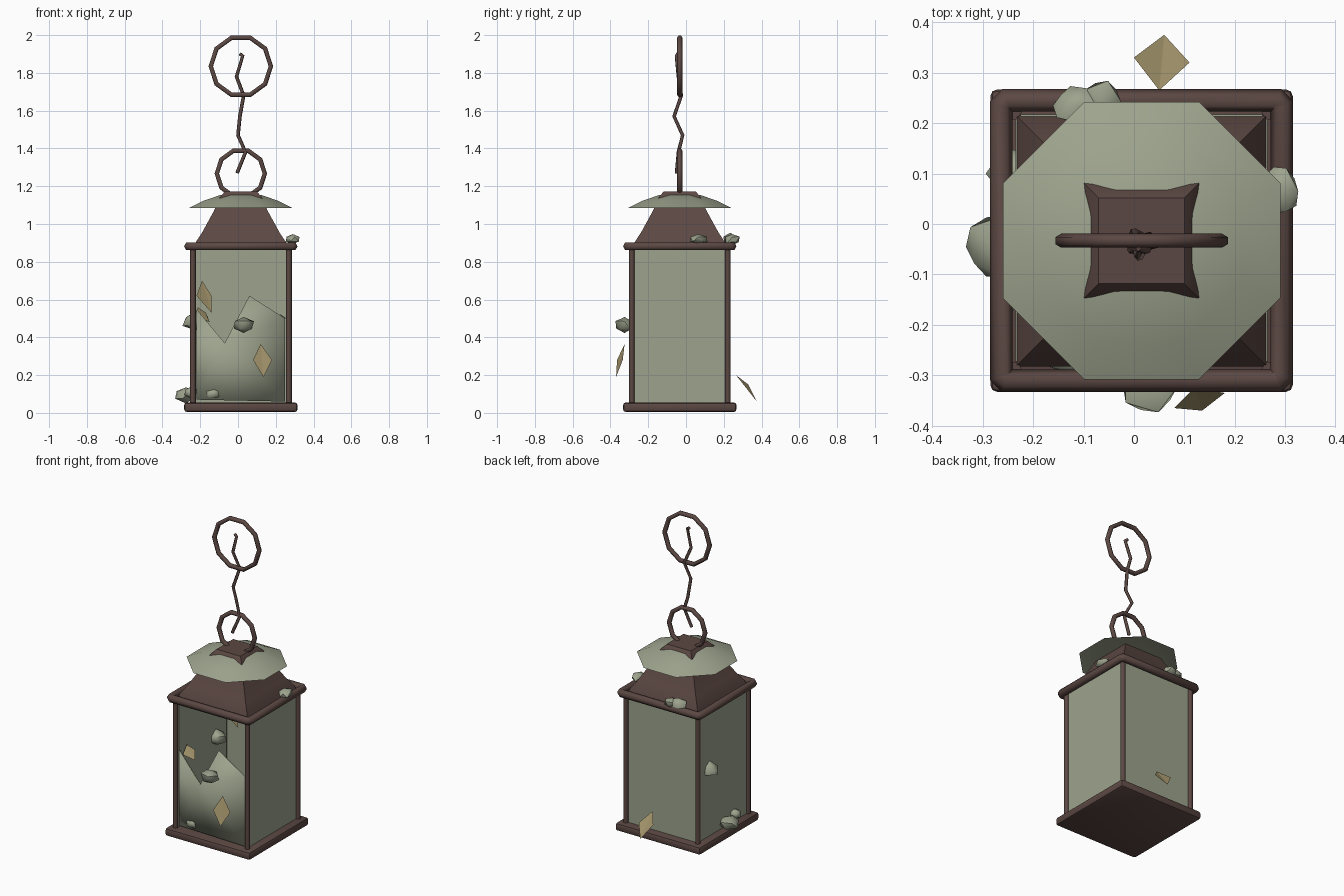
import bpy, bmesh, math, random
from mathutils import Vector

random.seed(4)
cube = bpy.data.objects.get("Cube")
if cube:
    bpy.data.objects.remove(cube)
CX, CY = 0.015, -0.033          # lantern axis


def material(name, colour):
    m = bpy.data.materials.new(name)
    m.use_nodes = True
    m.diffuse_color = (*colour, 1)
    bsdf = m.node_tree.nodes["Principled BSDF"]
    bsdf.inputs["Base Color"].default_value = (*colour, 1)
    bsdf.inputs["Roughness"].default_value = 0.9
    return m


IRON = material("rusty brown", (0.105, 0.064, 0.056))
MOSS = material("grey green", (0.34, 0.37, 0.27))
LEAF = material("dry leaf tan", (0.37, 0.30, 0.15))


def finish(name, bm, mat, angle=None):
    bmesh.ops.recalc_face_normals(bm, faces=bm.faces)
    mesh = bpy.data.meshes.new(name)
    bm.to_mesh(mesh)
    bm.free()
    ob = bpy.data.objects.new(name, mesh)
    bpy.context.collection.objects.link(ob)
    mesh.materials.append(mat)
    if angle:
        bpy.ops.object.select_all(action='DESELECT')
        ob.select_set(True)
        bpy.context.view_layer.objects.active = ob
        bpy.ops.object.shade_smooth_by_angle(angle=math.radians(angle))
    return ob


def tube(name, points, radius, closed=False):
    """Iron bar swept along a polyline."""
    cu = bpy.data.curves.new(name, 'CURVE')
    cu.dimensions = '3D'
    cu.bevel_depth = radius
    cu.bevel_resolution = 1
    cu.use_fill_caps = True
    sp = cu.splines.new('POLY')
    sp.points.add(len(points) - 1)
    for p, co in zip(sp.points, points):
        p.co = (*co, 1)
    sp.use_cyclic_u = closed
    sp.use_smooth = True
    cu.materials.append(IRON)
    ob = bpy.data.objects.new(name, cu)
    bpy.context.collection.objects.link(ob)
    return ob


def box(name, centre, size, mat, bevel=0):
    bm = bmesh.new()
    bmesh.ops.create_cube(bm, size=1)
    for v in bm.verts:
        v.co = Vector(centre) + Vector([a * b for a, b in zip(v.co, size)])
    if bevel:
        bmesh.ops.bevel(bm, geom=bm.edges[:], offset=bevel, segments=2,
                        profile=0.5, affect='EDGES')
    return finish(name, bm, mat, 40 if bevel else None)


def loft(name, profile, sides, mat, angle, turn, cap_first=True):
    """Stack of regular rings; profile holds (apothem, height)."""
    bm = bmesh.new()
    rings = []
    for r, z in profile:
        r /= math.cos(math.pi / sides)
        rings.append([bm.verts.new((CX + r * math.cos(turn + i * math.tau / sides),
                                    CY + r * math.sin(turn + i * math.tau / sides), z))
                      for i in range(sides)])
    for a, b in zip(rings, rings[1:]):
        for i in range(sides):
            j = (i + 1) % sides
            bm.faces.new((a[i], a[j], b[j], b[i]))
    if cap_first:
        bm.faces.new(rings[0])
    bm.faces.new(rings[-1])
    return finish(name, bm, mat, angle)


# Base slab and upper frame
box("base_slab", (CX, CY, 0.03), (0.6, 0.6, 0.05), IRON, 0.014)
h, c = 0.278, 0.01
corners = [(h, c - h), (h, h - c), (h - c, h), (c - h, h),
           (-h, h - c), (-h, c - h), (c - h, -h), (h - c, -h)]
tube("upper_frame", [(CX + x, CY + y, 0.882) for x, y in corners], 0.024, True)

# Corner posts
for sx in (-1, 1):
    for sy in (-1, 1):
        x, y = CX + sx * 0.254, CY + sy * 0.254
        tube("corner_post", [(x, y, 0.04), (x, y, 0.88)], 0.016)

# Whole panes on the sides and back
for sx in (-1, 1):
    box("side_pane", (CX + sx * 0.246, CY, 0.465), (0.008, 0.48, 0.83), MOSS)
box("back_pane", (CX, CY + 0.246, 0.465), (0.48, 0.008, 0.83), MOSS)

# Broken front pane: jagged outline, thin, softly shaded
outline = [(-0.22, 0.07), (-0.22, 0.55), (-0.07, 0.37), (0.06, 0.62), (0.25, 0.5), (0.25, 0.06)]
bm = bmesh.new()
face = bm.faces.new([bm.verts.new((x, CY - 0.25, z)) for x, z in outline])
out = bmesh.ops.extrude_face_region(bm, geom=[face])
for v in out["geom"]:
    if isinstance(v, bmesh.types.BMVert):
        v.co.y += 0.008
bmesh.ops.triangulate(bm, faces=bm.faces[:])
finish("broken_front_pane", bm, MOSS, 180)

# Flared roof and the moss cap draped over it
loft("roof", [(0.25, 0.87), (0.238, 0.905), (0.205, 0.955), (0.142, 1.07),
              (0.112, 1.14), (0.085, 1.172)], 4, IRON, 35, math.pi / 4)
loft("moss_cap", [(0.12, 1.09), (0.255, 1.09), (0.275, 1.084), (0.2, 1.122),
                  (0.11, 1.153), (0.04, 1.16)], 8, MOSS, 60, math.pi / 8)

# Hanging rings and the bent wire between them
for name, r, z, thick in (("lower_ring", 0.127, 1.267, 0.014), ("upper_ring", 0.159, 1.835, 0.014)):
    tube(name, [(CX + r * math.cos(i * math.tau / 10), CY, z + r * math.sin(i * math.tau / 10))
                for i in range(10)], thick, True)
tube("bent_wire", [(0.01, -0.045, 1.9), (0.025, -0.05, 1.89), (-0.008, -0.04, 1.78),
                   (0.03, -0.025, 1.68), (0.01, -0.063, 1.57), (0.0, -0.018, 1.47),
                   (0.04, -0.04, 1.38), (-0.005, -0.05, 1.27)], 0.01)

# Moss lumps: centre, radii
lumps = [((0.03, -0.325, 0.465), (0.058, 0.05, 0.042)),
         ((-0.225, 0.1, 0.485), (0.068, 0.05, 0.048)),
         ((-0.275, -0.045, 0.095), (0.06, 0.065, 0.04)),
         ((-0.25, -0.14, 0.11), (0.035, 0.035, 0.03)),
         ((-0.135, -0.27, 0.1), (0.045, 0.025, 0.032)),
         ((0.29, 0.065, 0.92), (0.04, 0.05, 0.026)),
         ((-0.11, 0.235, 0.918), (0.052, 0.04, 0.032)),
         ((-0.065, 0.245, 0.918), (0.042, 0.04, 0.03)),
         ((0.225, 0.0, 0.49), (0.03, 0.05, 0.032))]
for centre, radii in lumps:
    bm = bmesh.new()
    bmesh.ops.create_icosphere(bm, subdivisions=1, radius=1)
    for v in bm.verts:
        k = random.uniform(0.95, 1.15)
        v.co = Vector(centre) + Vector([a * b * k for a, b in zip(v.co, radii)])
    finish("moss_lump", bm, MOSS, 50)


# Folded diamond leaves: top, side, tip, other side
def leaf(name, points):
    bm = bmesh.new()
    a, b, c, d = [bm.verts.new(p) for p in points]
    bm.faces.new((a, b, c))
    bm.faces.new((a, c, d))
    finish(name, bm, LEAF)


leaf("front_leaf", [(0.12, -0.325, 0.365), (0.08, -0.365, 0.28),
                    (0.135, -0.37, 0.19), (0.18, -0.335, 0.28)])
leaf("back_leaf", [(0.05, 0.265, 0.2), (0.11, 0.32, 0.13),
                   (0.06, 0.375, 0.06), (0.0, 0.33, 0.15)])
leaf("inner_leaf", [(-0.19, 0.19, 0.7), (-0.22, 0.17, 0.62),
                    (-0.14, 0.2, 0.53), (-0.14, 0.2, 0.62)])
leaf("small_leaf", [(-0.215, -0.21, 0.56), (-0.215, -0.25, 0.51),
                    (-0.15, -0.22, 0.48), (-0.17, -0.19, 0.53)])
